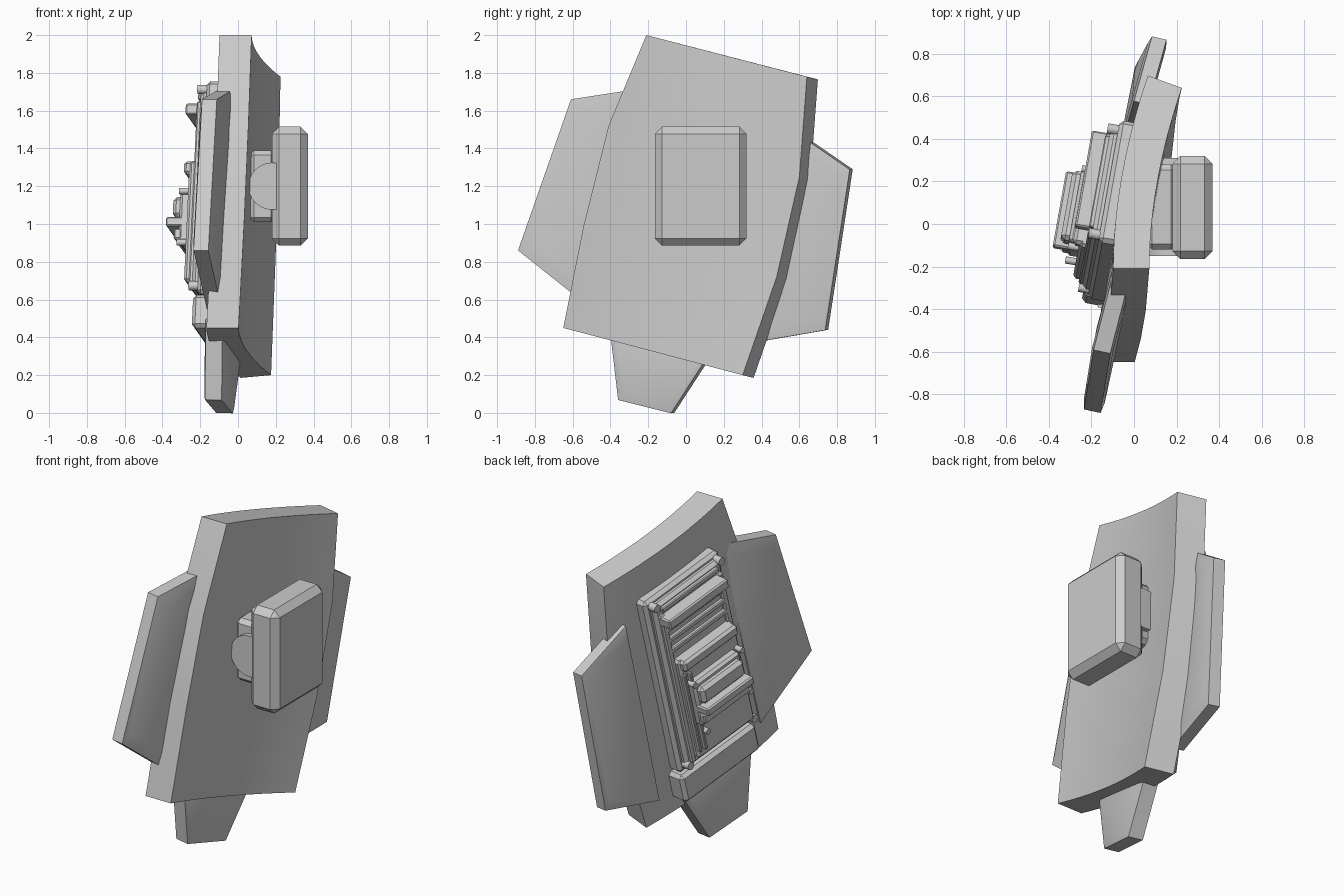
import bpy, bmesh, math
from mathutils import Vector, Matrix

cube = bpy.data.objects.get("Cube")
if cube:
    bpy.data.objects.remove(cube)

grey = bpy.data.materials.new("light_grey")
grey.use_nodes = True
grey.diffuse_color = (0.6, 0.6, 0.6, 1)
grey.node_tree.nodes["Principled BSDF"].inputs["Base Color"].default_value = (0.6, 0.6, 0.6, 1)


def finish(name, bm, matrix=None, bevel=0.0, smooth=False):
    bmesh.ops.recalc_face_normals(bm, faces=bm.faces)
    mesh = bpy.data.meshes.new(name)
    bm.to_mesh(mesh)
    bm.free()
    mesh.materials.append(grey)
    obj = bpy.data.objects.new(name, mesh)
    bpy.context.collection.objects.link(obj)
    if matrix:
        obj.matrix_world = matrix
    if bevel:
        mod = obj.modifiers.new("Chamfer", "BEVEL")
        mod.width = bevel
        mod.segments = 1
    if smooth:
        bpy.ops.object.select_all(action="DESELECT")
        obj.select_set(True)
        bpy.context.view_layer.objects.active = obj
        bpy.ops.object.shade_smooth_by_angle(angle=math.radians(25))
    return obj


# Curved main plate: rows of (left point, right point), bowed across its width
ROWS = [((0.072, -0.21, 2.0), (0.225, 0.64, 1.78)),
        ((0.055, -0.41, 1.52), (0.215, 0.60, 1.25)),
        ((0.032, -0.54, 1.0), (0.195, 0.48, 0.72)),
        ((0.003, -0.65, 0.45), (0.175, 0.30, 0.20))]
COLS, THICK, TURN = 12, 0.17, math.radians(20)


def main_plate():
    bm = bmesh.new()
    outer, inner = [], []
    for left, right in ROWS:
        a, b = Vector(left), Vector(right)
        o_row, i_row = [], []
        for c in range(COLS + 1):
            s = c / COLS
            p = a.lerp(b, s)
            p.x = a.x + (b.x - a.x) * s ** 1.9
            bend = math.sin(TURN * s)
            n = Vector((math.cos(TURN * s), -bend, bend * 0.25))
            o_row.append(bm.verts.new(p))
            i_row.append(bm.verts.new(p - n * THICK))
        outer.append(o_row)
        inner.append(i_row)
    for grid in (outer, inner):
        for r in range(len(ROWS) - 1):
            for c in range(COLS):
                bm.faces.new((grid[r][c], grid[r][c + 1], grid[r + 1][c + 1], grid[r + 1][c]))
    for r in range(len(ROWS) - 1):
        for c in (0, COLS):
            bm.faces.new((outer[r][c], outer[r + 1][c], inner[r + 1][c], inner[r][c]))
    for c in range(COLS):
        for r in (0, -1):
            bm.faces.new((outer[r][c], outer[r][c + 1], inner[r][c + 1], inner[r][c]))
    finish("main_plate", bm, smooth=True)


main_plate()


# Side wings and lower fin: slabs with shallow raised faces on both sides
def slab(name, points, thick, rise=0.01):
    bm = bmesh.new()
    base = [Vector(p) for p in points]
    mid = sum(base, Vector()) / len(base)
    normal = (base[2] - base[0]).cross(base[3] - base[1]).normalized()
    if normal.x < 0:
        normal.negate()
    rings = [[mid.lerp(p, scale) + normal * depth for p in base]
             for scale, depth in ((0.85, 0), (1, rise), (1, thick - rise), (0.85, thick))]
    loops = [[bm.verts.new(p) for p in ring] for ring in rings]
    n = len(base)
    for lo, hi in zip(loops, loops[1:]):
        for i in range(n):
            j = (i + 1) % n
            bm.faces.new((lo[i], lo[j], hi[j], hi[i]))
    bm.faces.new(loops[0])
    bm.faces.new(loops[-1])
    finish(name, bm, smooth=True)


slab("front_wing", [(-0.10, -0.20, 1.72), (-0.20, -0.59, 1.66),
                    (-0.245, -0.87, 0.86), (-0.175, -0.48, 0.55)], 0.10)
slab("rear_wing", [(-0.01, 0.58, 1.50), (0.075, 0.885, 1.29),
                   (0.005, 0.755, 0.44), (-0.075, 0.35, 0.37)], 0.09)
slab("lower_fin", [(-0.18, -0.39, 0.50), (-0.185, -0.34, 0.07),
                   (-0.125, -0.06, 0.0), (-0.075, 0.18, 0.37)], 0.11)


def box(name, low, high, bevel=0.0, matrix=None):
    bm = bmesh.new()
    bmesh.ops.create_cube(bm, size=1)
    low, high = Vector(low), Vector(high)
    size = high - low
    for v in bm.verts:
        v.co = (low + high) / 2 + Vector(a * b for a, b in zip(v.co, size))
    return finish(name, bm, matrix, bevel)


def cylinder(name, radius, depth, matrix):
    bm = bmesh.new()
    bmesh.ops.create_cone(bm, cap_ends=True, segments=24, radius1=radius,
                          radius2=radius, depth=depth)
    return finish(name, bm, matrix, smooth=True)


# Mounting block, pivot and connector box on the inner side
box("connector_box", (0.18, -0.165, 0.885), (0.37, 0.32, 1.515), 0.038)
box("mount_block", (0.06, -0.12, 1.01), (0.20, 0.28, 1.39), 0.025)
cylinder("mount_pivot", 0.125, 0.46,
         Matrix.Translation((0.18, 0.08, 1.20)) @ Matrix.Rotation(math.pi / 2, 4, "X"))

# Tilted frame of the equipment panel: u runs rearward, v up, n outward
U = Vector((0.17, 0.955, -0.24)).normalized()
V = Vector((0.045, 0.24, 0.97))
V = (V - U * V.dot(U)).normalized()
FRAME = Matrix((U, V, U.cross(V))).transposed().to_4x4()
FRAME.translation = (-0.09, 0.08, 1.12)


def panel_box(name, u, v, w, h, n0, n1, bevel=0.008):
    box(name, (u - w / 2, v - h / 2, -n1), (u + w / 2, v + h / 2, -n0), bevel, FRAME)


def pin(name, u, v, n1, radius=0.02):
    cylinder(name, radius, n1, FRAME @ Matrix.Translation((u, v, -n1 / 2)))


# Stepped base with raised rails and corner pins
panel_box("panel_base", -0.02, 0.0, 0.60, 1.16, -0.05, 0.05, 0.02)
panel_box("panel_step", -0.02, 0.0, 0.54, 1.10, 0.0, 0.085, 0.02)
for side, u in (("front", -0.25), ("rear", 0.21)):
    panel_box(side + "_rail", u, -0.02, 0.04, 1.0, 0.0, 0.105)
    pin(side + "_upper_pin", u * 1.12, 0.54, 0.10, 0.024)
    pin(side + "_lower_pin", u * 1.12, -0.53, 0.10, 0.024)

# Cross bars and slats
for i, v in enumerate((0.51, 0.37, 0.30, 0.23)):
    panel_box(f"slat_{i + 1}", -0.02, v, 0.45, 0.03, 0.05, 0.105, 0.005)
panel_box("upper_bar", -0.005, 0.445, 0.47, 0.06, 0.05, 0.17)

# Raised middle plate with side ribs
panel_box("middle_plate", -0.03, -0.17, 0.45, 0.66, 0.05, 0.135, 0.015)
panel_box("middle_bar", -0.03, 0.125, 0.43, 0.07, 0.10, 0.165, 0.015)
for i, u in enumerate((0.145, 0.18)):
    panel_box(f"side_rib_{i + 1}", u, -0.19, 0.018, 0.52, 0.10, 0.16 - 0.01 * i, 0.004)

# Stacked unit in the centre
panel_box("unit_body", -0.02, -0.135, 0.37, 0.29, 0.10, 0.185, 0.015)
panel_box("unit_cap", -0.02, -0.075, 0.34, 0.11, 0.15, 0.225, 0.02)
panel_box("unit_ledge", -0.02, -0.16, 0.37, 0.05, 0.15, 0.255)
panel_box("unit_base", -0.02, -0.225, 0.36, 0.06, 0.15, 0.21)
for i, (u, v) in enumerate(((-0.225, 0.0), (0.155, 0.0), (-0.225, -0.28), (0.13, -0.33))):
    pin(f"unit_pin_{i + 1}", u, v, 0.185, 0.017)

# Bottom box under the panel
panel_box("bottom_box", 0.0, -0.67, 0.60, 0.18, -0.06, 0.075, 0.02)
